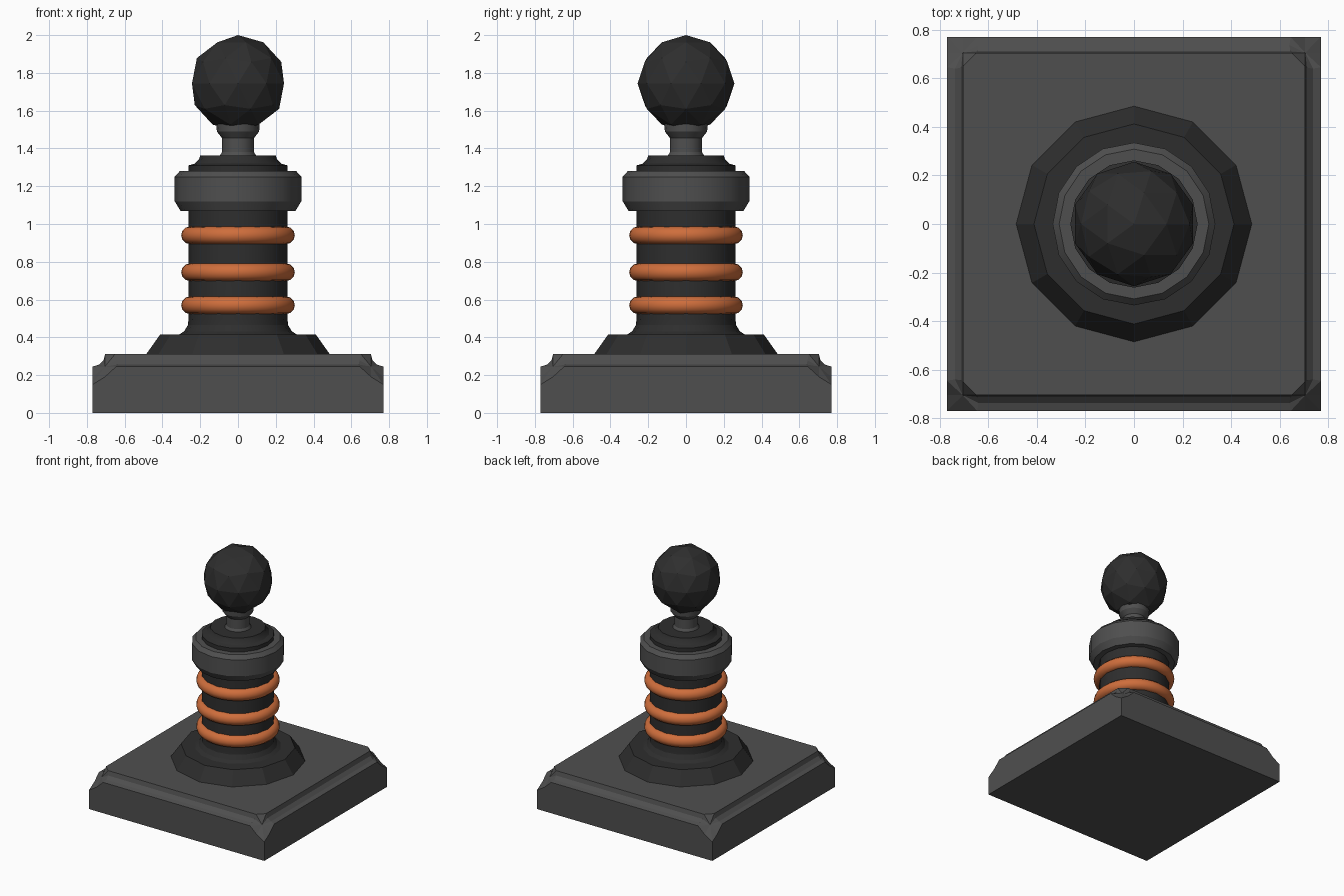
import bpy, bmesh, math
from mathutils import Vector

if "Cube" in bpy.data.objects:
    bpy.data.objects.remove(bpy.data.objects["Cube"])


def material(name, rgb):
    m = bpy.data.materials.new(name)
    m.diffuse_color = (*rgb, 1)
    m.use_nodes = True
    m.node_tree.nodes["Principled BSDF"].inputs["Base Color"].default_value = m.diffuse_color
    return m


GREY = material("grey", (0.078, 0.078, 0.078))
DARK = material("charcoal", (0.027, 0.027, 0.027))
ORANGE = material("copper_orange", (0.62, 0.155, 0.045))


def finish(bm, name, mat, smooth=None):
    bmesh.ops.remove_doubles(bm, verts=bm.verts, dist=0.0005)
    bmesh.ops.recalc_face_normals(bm, faces=bm.faces)
    me = bpy.data.meshes.new(name)
    bm.to_mesh(me)
    bm.free()
    ob = bpy.data.objects.new(name, me)
    bpy.context.collection.objects.link(ob)
    me.materials.append(mat)
    if smooth:
        bpy.ops.object.select_all(action='DESELECT')
        ob.select_set(True)
        bpy.context.view_layer.objects.active = ob
        bpy.ops.object.shade_smooth_by_angle(angle=math.radians(smooth))
    return ob


def lathe(name, profile, sides, mat, smooth=None):
    # revolve an (r, z) profile and cap both ends; one vertex faces the front
    bm = bmesh.new()
    rings = []
    for r, z in profile:
        rings.append([bm.verts.new((r * math.sin(2 * math.pi * i / sides),
                                    -r * math.cos(2 * math.pi * i / sides), z))
                      for i in range(sides)])
    for a, b in zip(rings, rings[1:]):
        for i in range(sides):
            j = (i + 1) % sides
            bm.faces.new((a[i], a[j], b[j], b[i]))
    bm.faces.new(rings[0])
    bm.faces.new(rings[-1])
    return finish(bm, name, mat, smooth)


# square plinth: coved top edges and scooped corners, one quarter turned four times
H = 0.77
cove = [(0.77, 0.645, 0.245), (0.737, 0.64, 0.255),
        (0.712, 0.643, 0.278), (0.703, 0.65, 0.312)]   # distance out, half length, z
bm = bmesh.new()
top = []
for k in range(4):
    def turn(x, y, z):
        for _ in range(k):
            x, y = -y, x
        return Vector((x, y, z))

    def face(points):
        return bm.faces.new([bm.verts.new(turn(*p)) for p in points])

    # wall on the +x side
    face([(H, -H, 0), (H, H, 0), (H, H, 0.15), (H, 0.705, 0.19), (H, 0.645, 0.245),
          (H, -0.645, 0.245), (H, -0.705, 0.19), (H, -H, 0.15)])
    # cove strips
    for (d0, e0, z0), (d1, e1, z1) in zip(cove, cove[1:]):
        face([(d0, -e0, z0), (d0, e0, z0), (d1, e1, z1), (d1, -e1, z1)])
    # corner scoop as a fan around a middle point
    half = [(H, H, 0.15), (H, 0.705, 0.19)] + cove
    half = half[:2] + [(d, e, z) for d, e, z in cove]
    rim = half + [(y, x, z) for x, y, z in reversed(half[1:])]
    for i, p in enumerate(rim):
        face([p, rim[(i + 1) % len(rim)], (0.705, 0.705, 0.245)])
    top += [turn(0.703, -0.65, 0.312), turn(0.703, 0.65, 0.312)]
bm.faces.new([bm.verts.new(p) for p in top])
bm.faces.new([bm.verts.new((x, y, 0)) for x, y in ((-H, -H), (H, -H), (H, H), (-H, H))])
finish(bm, "plinth", GREY)

# sloped foot flange
lathe("foot_flange", [(0.49, 0.305), (0.412, 0.415), (0.2, 0.415)], 12, DARK)

# column with fillet at the foot and coved cap
lathe("column", [(0.32, 0.41), (0.285, 0.432), (0.265, 0.465), (0.262, 0.5),
                 (0.262, 1.31), (0.228, 1.32), (0.208, 1.34), (0.2, 1.362)],
      16, DARK, 25)

# collar
lathe("collar", [(0.25, 1.07), (0.305, 1.07), (0.335, 1.12), (0.335, 1.25),
                 (0.308, 1.28), (0.25, 1.28)], 16, GREY, 30)

# neck under the knob
lathe("neck", [(0.1, 1.355), (0.085, 1.38), (0.085, 1.455), (0.112, 1.49),
               (0.115, 1.53)], 16, GREY, 30)

# orange rings
for n, z in enumerate((0.57, 0.745, 0.94)):
    bpy.ops.mesh.primitive_torus_add(location=(0, 0, z), major_segments=36,
                                     minor_segments=12, major_radius=0.254,
                                     minor_radius=0.047)
    ring = bpy.context.object
    ring.name = f"ring_{n + 1}"
    ring.data.materials.append(ORANGE)
    bpy.ops.object.shade_smooth_by_angle(angle=math.radians(40))

# faceted ball knob
bpy.ops.mesh.primitive_ico_sphere_add(subdivisions=2, radius=0.256, location=(0, 0, 1.744))
knob = bpy.context.object
knob.name = "ball_knob"
knob.data.materials.append(DARK)
